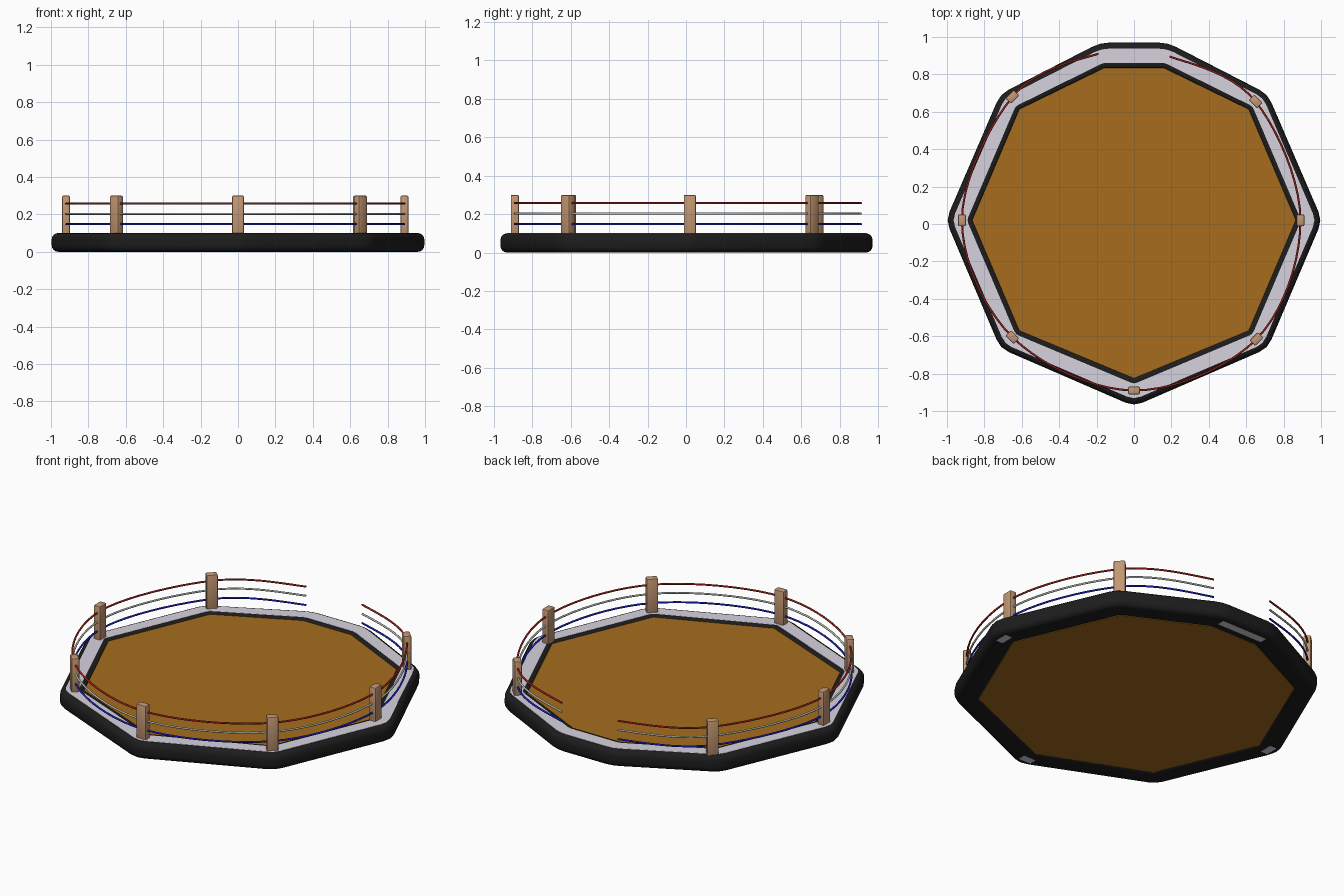
import bpy, bmesh, math
from mathutils import Vector, Matrix

if "Cube" in bpy.data.objects:
    bpy.data.objects.remove(bpy.data.objects["Cube"])


def material(name, rgb):
    m = bpy.data.materials.new(name)
    m.diffuse_color = (*rgb, 1)
    m.use_nodes = True
    m.node_tree.nodes["Principled BSDF"].inputs["Base Color"].default_value = m.diffuse_color
    return m


BLACK = material("black_padding", (0.012, 0.012, 0.012))
WHITE = material("pale_canvas", (0.68, 0.65, 0.74))
BROWN = material("ochre_mat", (0.38, 0.15, 0.012))
WOOD = material("wood", (0.55, 0.31, 0.17))
RED = material("red_rope", (0.35, 0.015, 0.01))
GREY = material("grey_rope", (0.5, 0.55, 0.48))
BLUE = material("blue_rope", (0.01, 0.015, 0.5))


def finish(name, bm, mat, smooth=None):
    bmesh.ops.recalc_face_normals(bm, faces=bm.faces)
    me = bpy.data.meshes.new(name)
    bm.to_mesh(me)
    bm.free()
    ob = bpy.data.objects.new(name, me)
    bpy.context.collection.objects.link(ob)
    me.materials.append(mat)
    if smooth:
        bpy.ops.object.select_all(action='DESELECT')
        bpy.context.view_layer.objects.active = ob
        ob.select_set(True)
        bpy.ops.object.shade_smooth_by_angle(angle=math.radians(smooth))
    return ob


# Plan outlines: half of each polygon, mirrored across x = 0
def mirrored(half):
    return [Vector(p) for p in half] + [Vector((-x, y)) for x, y in reversed(half) if x]


OUTER = mirrored([(0, -0.975), (0.715, -0.665), (1.006, 0.02), (0.715, 0.695), (0.18, 0.97)])
INNER = mirrored([(0, -0.825), (0.613, -0.57), (0.865, 0.02), (0.613, 0.613), (0.158, 0.835)])


# Outline between outer (t=0) and inner (t=1), corners rounded by d
def outline(t, d):
    pts = [a.lerp(b, t) for a, b in zip(OUTER, INNER)]
    out = []
    for i, p in enumerate(pts):
        a = p + (pts[i - 1] - p).normalized() * d
        b = p + (pts[(i + 1) % len(pts)] - p).normalized() * d
        out += [a, a * 0.25 + p * 0.5 + b * 0.25, b]
    return out


# Closed ring lofted from a (t, z) cross-section
def ring(name, section, mat, smooth):
    bm = bmesh.new()
    loops = [[bm.verts.new((p.x, p.y, z)) for p in outline(t, 0.05 - 0.042 * t)] for t, z in section]
    for i, a in enumerate(loops):
        b = loops[(i + 1) % len(loops)]
        for j in range(len(a)):
            k = (j + 1) % len(a)
            bm.faces.new((a[j], a[k], b[k], b[j]))
    return finish(name, bm, mat, smooth)


# Padded black rim with rounded outer and inner edges
arc = [math.radians(22.5 * i) for i in range(5)]
sec = [(0.25 - 0.25 * math.cos(a), 0.065 + 0.035 * math.sin(a)) for a in arc]
sec += [(0.85 + 0.15 * math.sin(a), 0.09 + 0.01 * math.cos(a)) for a in arc]
sec += [(0.85 + 0.15 * math.cos(a), 0.01 - 0.01 * math.sin(a)) for a in arc]
sec += [(0.25 - 0.25 * math.sin(a), 0.035 - 0.035 * math.cos(a)) for a in arc]
ring("padded_rim", sec, BLACK, 50)

# Pale walkway on top of the rim
ring("walkway", [(0.24, 0.095), (0.24, 0.101), (0.8, 0.101), (0.8, 0.095)], WHITE, 20)

# Ochre floor slab
bm = bmesh.new()
base = bm.faces.new([bm.verts.new((p.x, p.y, 0.003)) for p in INNER])
ext = bmesh.ops.extrude_face_region(bm, geom=[base], use_keep_orig=True)
bmesh.ops.translate(bm, vec=(0, 0, 0.09), verts=[v for v in ext['geom'] if isinstance(v, bmesh.types.BMVert)])
finish("floor_mat", bm, BROWN)


# Box with optional bevel
def box(name, size, loc, rot, mat, bevel=0):
    bm = bmesh.new()
    bmesh.ops.create_cube(bm, size=1, matrix=Matrix.Diagonal((*size, 1)))
    if bevel:
        bmesh.ops.bevel(bm, geom=bm.edges[:], offset=bevel, segments=2, profile=0.5, affect='EDGES')
    ob = finish(name, bm, mat, 35 if bevel else None)
    ob.location = loc
    ob.rotation_euler.z = rot
    return ob


# Pale patches showing through under the rim
for x, y, w, r in [(0, 0.905, 0.3, 0), (0.93, 0.02, 0.08, 90), (-0.93, 0.02, 0.08, 90), (0, -0.895, 0.08, 0)]:
    box("underside_patch", (w, 0.045, 0.004), (x, y, 0.0015), math.radians(r), WHITE)

# Wooden posts, turned to face the centre
POSTS = [(0.65, 0.655), (0.89, 0.02), (0.655, -0.615), (0, -0.89), (-0.65, -0.605), (-0.92, 0.02), (-0.65, 0.68)]
for x, y in POSTS:
    box("post", (0.063, 0.042, 0.215), (x, y, 0.1925), round(math.atan2(y, x) / (math.pi / 4)) * math.pi / 4 + math.pi / 2, WOOD, 0.007)

# Rope path: smooth curve through the posts, open at the back entrance
path = [Vector(p) for p in [(0.19, 0.895)] + POSTS + [(-0.19, 0.91)]]
ctrl = [Vector((-0.2, 0.93))] + path + [Vector((0.2, 0.93))]
curve_pts = []
for i in range(1, len(ctrl) - 2):
    a, b, c, d = ctrl[i - 1:i + 3]
    for s in range(10):
        t = s / 10
        curve_pts.append(0.5 * (2 * b + (c - a) * t + (2 * a - 5 * b + 4 * c - d) * t * t + (3 * b - a - 3 * c + d) * t ** 3))
curve_pts.append(path[-1])

# Three ropes
for name, z, mat in [("top_rope", 0.257, RED), ("middle_rope", 0.203, GREY), ("bottom_rope", 0.148, BLUE)]:
    cu = bpy.data.curves.new(name, 'CURVE')
    cu.dimensions = '3D'
    cu.bevel_depth = 0.0055
    cu.bevel_resolution = 2
    cu.use_fill_caps = True
    sp = cu.splines.new('POLY')
    sp.points.add(len(curve_pts) - 1)
    for q, p in zip(sp.points, curve_pts):
        q.co = (p.x, p.y, z, 1)
    cu.materials.append(mat)
    bpy.context.collection.objects.link(bpy.data.objects.new(name, cu))
